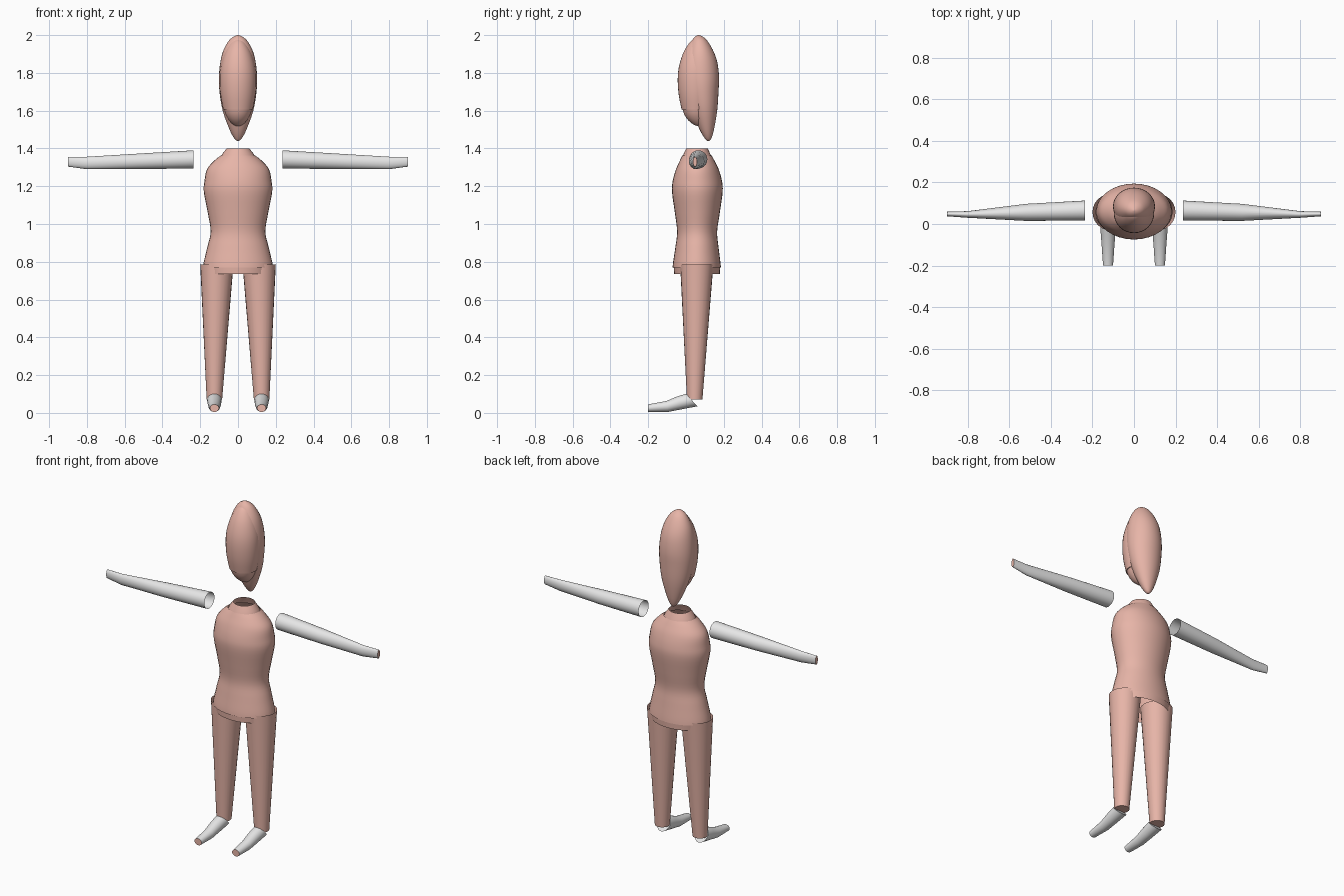
import bpy, bmesh, math
from mathutils import Vector


def material(name, rgb):
    m = bpy.data.materials.new(name)
    m.diffuse_color = (*rgb, 1)
    return m


SKIN = material("skin pink", (0.80, 0.46, 0.39))
GREY = material("light grey", (0.80, 0.80, 0.80))


def smooth(rows, n):
    """Catmull-Rom interpolation of a table of section rows."""
    pts = [Vector(r) for r in rows]
    out = []
    for i in range(len(pts) - 1):
        a, b = pts[max(i - 1, 0)], pts[i]
        c, d = pts[i + 1], pts[min(i + 2, len(pts) - 1)]
        for k in range(n):
            t = k / n
            out.append(0.5 * (2 * b + (c - a) * t + (2 * a - 5 * b + 4 * c - d) * t * t
                              + (3 * b - a - 3 * c + d) * t ** 3))
    return out + [pts[-1]]


def loft(name, sections, mats, segs=32, cap_start=None, cap_end=None, angle=40):
    """Skin a tube over sections (centre, half axis u, half axis v); caps take a material slot."""
    bm = bmesh.new()
    rings = []
    for c, u, v in sections:
        c, u, v = Vector(c), Vector(u), Vector(v)
        ring = []
        for i in range(segs):
            a = 2 * math.pi * i / segs
            ring.append(bm.verts.new(c + u * math.cos(a) + v * math.sin(a)))
        rings.append(ring)
    for r, s in zip(rings, rings[1:]):
        for i in range(segs):
            j = (i + 1) % segs
            bm.faces.new((r[i], r[j], s[j], s[i]))
    if cap_start is not None:
        bm.faces.new(rings[0][::-1]).material_index = cap_start
    if cap_end is not None:
        bm.faces.new(rings[-1]).material_index = cap_end
    me = bpy.data.meshes.new(name)
    bm.to_mesh(me)
    bm.free()
    for m in mats:
        me.materials.append(m)
    ob = bpy.data.objects.new(name, me)
    bpy.context.collection.objects.link(ob)
    bpy.ops.object.select_all(action='DESELECT')
    ob.select_set(True)
    bpy.context.view_layer.objects.active = ob
    bpy.ops.object.shade_smooth_by_angle(angle=math.radians(angle))
    return ob


def upright(rows):
    """Rows of (z, centre y, half width, half depth) as horizontal sections."""
    return [((0, cy, z), (rx, 0, 0), (0, ry, 0)) for z, cy, rx, ry in rows]


# Torso: flared hem, waist, chest and rounded shoulders, open ends
torso = [(0.77, 0.057, 0.186, 0.128), (0.80, 0.057, 0.181, 0.125),
         (0.88, 0.058, 0.162, 0.114), (0.96, 0.059, 0.145, 0.106),
         (1.06, 0.060, 0.160, 0.119), (1.17, 0.060, 0.181, 0.134),
         (1.23, 0.060, 0.177, 0.130), (1.29, 0.060, 0.164, 0.113),
         (1.335, 0.059, 0.126, 0.092), (1.362, 0.058, 0.092, 0.078)]
loft("torso", upright(smooth(torso, 4)), [SKIN])
loft("neck", upright([(1.355, 0.058, 0.090, 0.077), (1.37, 0.058, 0.084, 0.071),
                      (1.40, 0.058, 0.060, 0.057)]), [SKIN])
loft("hip_band", upright([(0.735, 0.058, 0.170, 0.121), (0.785, 0.058, 0.178, 0.124)]), [SKIN])

# Head: long skull drawn to a point at the nape, with a face shell in front
skull = [(1.44, 0.118, 0.004, 0.006), (1.452, 0.117, 0.019, 0.017),
         (1.50, 0.110, 0.045, 0.038), (1.60, 0.098, 0.081, 0.067),
         (1.70, 0.088, 0.098, 0.084), (1.78, 0.083, 0.101, 0.092),
         (1.86, 0.079, 0.093, 0.086), (1.92, 0.076, 0.077, 0.067),
         (1.97, 0.072, 0.049, 0.041), (1.992, 0.068, 0.023, 0.020),
         (2.00, 0.066, 0.002, 0.002)]
loft("skull", upright(smooth(skull, 3)), [SKIN], cap_start=0, cap_end=0, angle=60)

face = [(1.605, 0.050, 0.078, 0.073), (1.68, 0.050, 0.092, 0.088),
        (1.76, 0.050, 0.097, 0.094), (1.83, 0.052, 0.092, 0.090),
        (1.90, 0.055, 0.073, 0.072), (1.95, 0.058, 0.047, 0.047),
        (1.975, 0.060, 0.024, 0.025), (1.982, 0.061, 0.003, 0.003)]
loft("face", upright(smooth(face, 3)), [SKIN], cap_start=0, cap_end=0, angle=60)

chin = [(1.518, 0.070, 0.004, 0.004), (1.525, 0.066, 0.024, 0.024),
        (1.55, 0.058, 0.048, 0.047), (1.58, 0.053, 0.065, 0.062),
        (1.612, 0.050, 0.075, 0.070)]
loft("chin", upright(smooth(chin, 3)), [SKIN], cap_start=0, angle=60)

for side, s in (("left", 1), ("right", -1)):
    # Trouser leg, tapering and leaning slightly outward
    loft(side + "_leg", [((s * x, y, z), (s * r, 0, 0), (0, r, 0)) for x, y, z, r in
                         ((0.125, 0.046, 0.072, 0.041), (0.112, 0.057, 0.785, 0.088))],
         [SKIN], segs=24, cap_start=0)

    # Foot, sloping forward to a small skin-coloured toe end
    foot = [(0.030, 0.068, 0.039, -0.030, 0.033), (-0.035, 0.053, 0.036, -0.012, 0.034),
            (-0.100, 0.034, 0.031, -0.004, 0.029), (-0.200, 0.025, 0.024, 0.0, 0.020)]
    loft(side + "_foot", [((s * 0.125, y, z), (s * rx, 0, 0), (0, vy, vz))
                          for y, z, rx, vy, vz in foot],
         [GREY, SKIN], segs=24, cap_start=0, cap_end=1)

    # Arm, open at the shoulder, flattening to a skin-coloured tip
    arm = [(0.235, 0.065, 1.342, 0.048, 0.048), (0.52, 0.056, 1.332, 0.041, 0.041),
           (0.80, 0.046, 1.323, 0.016, 0.033), (0.90, 0.048, 1.330, 0.011, 0.026)]
    loft(side + "_arm", [((s * x, y, z), (0, s * ry, 0), (0, 0, rz))
                         for x, y, z, ry, rz in arm],
         [GREY, SKIN], segs=24, cap_end=1)
